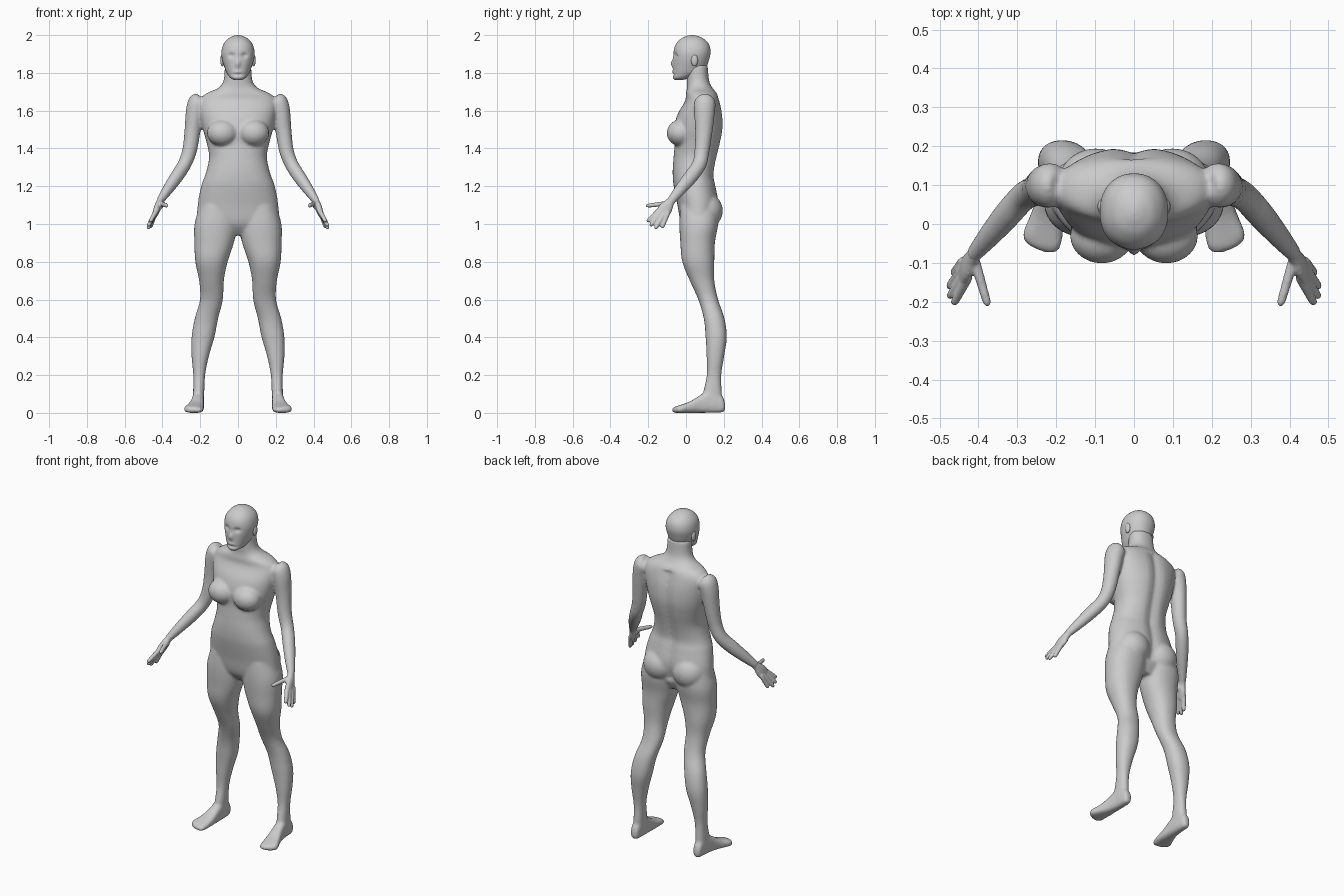
import bpy, bmesh, math
from mathutils import Vector

if "Cube" in bpy.data.objects:
    bpy.data.objects.remove(bpy.data.objects["Cube"])

skin = bpy.data.materials.new("plain_grey")
skin.diffuse_color = (0.6, 0.6, 0.6, 1)
skin.use_nodes = True
skin.node_tree.nodes["Principled BSDF"].inputs["Base Color"].default_value = skin.diffuse_color


def smooth_rows(rows, steps):
    """Catmull-Rom resampling of a list of equal-length rows."""
    out = []
    for i in range(len(rows) - 1):
        a, b, c, d = (rows[max(0, min(len(rows) - 1, i + k))] for k in (-1, 0, 1, 2))
        for s in range(steps):
            t = s / steps
            out.append([0.5 * (2 * q + (r - p) * t + (2 * p - 5 * q + 4 * r - w) * t * t
                               + (3 * q - p - 3 * r + w) * t ** 3)
                        for p, q, r, w in zip(a, b, c, d)])
    return out + [list(rows[-1])]


def skin_rings(bm, rings):
    loops = [[bm.verts.new(p) for p in ring] for ring in rings]
    n = len(loops[0])
    for a, b in zip(loops, loops[1:]):
        for i in range(n):
            j = (i + 1) % n
            bm.faces.new((a[i], a[j], b[j], b[i]))
    bm.faces.new(loops[0])
    bm.faces.new(loops[-1])


def oval(center, u, v, n, power):
    pts = []
    for i in range(n):
        a = 2 * math.pi * i / n
        c, s = math.cos(a), math.sin(a)
        pts.append(center + u * math.copysign(abs(c) ** (2 / power), c)
                   + v * math.copysign(abs(s) ** (2 / power), s))
    return pts


def stack(bm, rows, axis="z", side=1, n=32, steps=4, power=2.2, tweak=None):
    """Loft of ovals; each row is (height, x0, x1, low, high)."""
    rings = []
    for h, x0, x1, lo, hi in smooth_rows(rows, steps):
        cx, m, rx, r = side * (x0 + x1) / 2, (lo + hi) / 2, abs(x1 - x0) / 2, abs(hi - lo) / 2
        if axis == "z":
            c, v = Vector((cx, m, h)), Vector((0, r, 0))
        else:
            c, v = Vector((cx, h, m)), Vector((0, 0, r))
        ring = oval(c, Vector((rx, 0, 0)), v, n, power)
        rings.append([tweak(p) for p in ring] if tweak else ring)
    skin_rings(bm, rings)


def limb(bm, rows, side=1, n=20, steps=4):
    """Loft along a path; each row is (x, y, z, wide radius, thin radius)."""
    rows = smooth_rows(rows, steps)
    rings = []
    for i, (x, y, z, ra, rb) in enumerate(rows):
        t = (Vector(rows[min(i + 1, len(rows) - 1)][:3]) - Vector(rows[max(i - 1, 0)][:3])).normalized()
        u = t.cross(Vector((1, 0, 0))).normalized()
        ring = oval(Vector((x, y, z)), u * ra, t.cross(u) * rb, n, 2)
        rings.append([Vector((p.x * side, p.y, p.z)) for p in ring])
    skin_rings(bm, rings)


def blob(bm, center, radii):
    made = bmesh.ops.create_uvsphere(bm, u_segments=24, v_segments=16, radius=1)["verts"]
    for v in made:
        v.co = Vector([c + r * k for c, r, k in zip(center, radii, v.co)])


def finish(name, bm, voxel=None, relax=0):
    bmesh.ops.recalc_face_normals(bm, faces=bm.faces[:])
    mesh = bpy.data.meshes.new(name)
    bm.to_mesh(mesh)
    bm.free()
    mesh.materials.append(skin)
    mesh.shade_smooth()
    ob = bpy.data.objects.new(name, mesh)
    bpy.context.collection.objects.link(ob)
    if voxel:
        m = ob.modifiers.new("fuse", "REMESH")
        m.mode, m.voxel_size, m.use_smooth_shade = "VOXEL", voxel, True
        s = ob.modifiers.new("relax", "SMOOTH")
        s.factor, s.iterations = 0.5, relax


def bump(*k):
    return math.exp(-sum(q * q for q in k))


# torso and neck: (height, half width, front, back)
TORSO = [(.94, .10, .02, .12), (1.0, .208, -.025, .15), (1.1, .213, -.045, .175),
         (1.2, .195, -.065, .16), (1.25, .177, -.07, .15), (1.3, .162, -.07, .155),
         (1.36, .153, -.065, .168), (1.43, .166, -.06, .185), (1.5, .185, -.065, .197),
         (1.58, .2, -.045, .195), (1.65, .205, -.005, .18), (1.69, .17, 0, .165),
         (1.72, .105, .005, .14), (1.76, .076, .004, .122), (1.84, .07, 0, .115)]
# leg: (height, inner, outer, front, back)
LEG = [(1.1, .02, .2, -.03, .165), (1.0, .005, .23, -.035, .17), (.9, .022, .231, -.03, .153),
       (.8, .055, .226, -.02, .15), (.7, .075, .206, .02, .15), (.6, .08, .201, .065, .17),
       (.5, .105, .229, .094, .204), (.4, .125, .246, .104, .216), (.3, .154, .246, .109, .202),
       (.2, .174, .237, .11, .187), (.1, .179, .238, .09, .19), (.04, .185, .24, .1, .19)]
# foot: (depth, inner, outer, bottom, top)
FOOT = [(.207, .195, .225, .015, .05), (.19, .185, .235, .002, .09), (.13, .18, .24, 0, .12),
        (.07, .18, .25, 0, .09), (.02, .18, .268, 0, .06), (-.03, .183, .287, 0, .042),
        (-.055, .187, .27, 0, .034), (-.072, .197, .235, .006, .024)]
ARM = [(.195, .1, 1.668, .03, .03), (.21, .1, 1.65, .055, .05), (.226, .098, 1.6, .056, .05),
       (.24, .095, 1.5, .047, .043), (.256, .085, 1.39, .04, .039), (.284, .07, 1.315, .038, .036),
       (.325, .025, 1.25, .038, .035), (.37, -.028, 1.185, .032, .029), (.408, -.073, 1.13, .024, .021),
       (.415, -.082, 1.118, .022, .018)]


def spine_groove(p):
    if p.y > .1 and 1.0 < p.z < 1.68:
        p.y -= .016 * bump(p.x / .03)
    return p


# fused body
bm = bmesh.new()
stack(bm, [(z, -w, w, f, b) for z, w, f, b in TORSO], n=48, tweak=spine_groove)
for s in (1, -1):
    stack(bm, LEG, side=s)
    stack(bm, FOOT, axis="y", side=s, power=2.8)
    limb(bm, ARM, s)
    blob(bm, (s * .083, -.03, 1.482), (.082, .072, .07))    # breast
    blob(bm, (s * .098, .105, 1.07), (.098, .09, .095))     # buttock
finish("body", bm, .008, 6)

# hands: palm, four fingers and thumb
PALM = [(.402, -.066, 1.138, .022, .019), (.415, -.085, 1.115, .024, .018),
        (.427, -.106, 1.085, .036, .018), (.437, -.125, 1.058, .036, .014),
        (.441, -.132, 1.05, .03, .01)]
FINGERS = [((.432, -.145, 1.07), (.465, -.207, 1.012)), ((.438, -.135, 1.06), (.476, -.19, .988)),
           ((.443, -.118, 1.05), (.477, -.164, .974)), ((.442, -.1, 1.05), (.465, -.128, .978))]
bm = bmesh.new()
for s in (1, -1):
    limb(bm, PALM, s)
    for base, tip in FINGERS + [((.405, -.11, 1.108), (.375, -.212, 1.096))]:
        a, b = Vector(base), Vector(tip)
        limb(bm, [(*a.lerp(b, t), r, r) for t, r in
                  ((-.2, .012), (0, .0135), (.5, .012), (.88, .0105), (1, .004))], s, 12, 3)
    blob(bm, (s * .413, -.105, 1.1), (.019, .026, .022))    # thumb root
finish("hands", bm, .005, 2)

# head: (height, half width, front, back)
HEAD = [(1.762, .02, -.06, -.02), (1.775, .042, -.07, .03), (1.8, .06, -.068, .085),
        (1.83, .072, -.068, .108), (1.87, .084, -.067, .122), (1.91, .088, -.066, .13),
        (1.95, .078, -.055, .122), (1.98, .054, -.028, .095), (1.995, .026, .003, .062),
        (2.0, .006, .025, .04)]


def face(p):
    if p.y < 0:
        p.y += (.012 * bump((abs(p.x) - .034) / .017, (p.z - 1.893) / .013)    # eye sockets
                - .013 * bump(p.x / .012, (p.z - 1.85) / .02)                  # nose
                - .005 * bump(p.x / .022, (p.z - 1.806) / .008)                # lips
                + .005 * bump(p.x / .03, (p.z - 1.79) / .006))                 # chin crease
    return p


bm = bmesh.new()
stack(bm, [(z, -w, w, f, b) for z, w, f, b in HEAD], n=72, steps=6, power=2.15, tweak=face)
finish("head", bm)

# ears
bm = bmesh.new()
for s in (1, -1):
    blob(bm, (s * .083, .045, 1.866), (.011, .018, .031))
finish("ears", bm)
